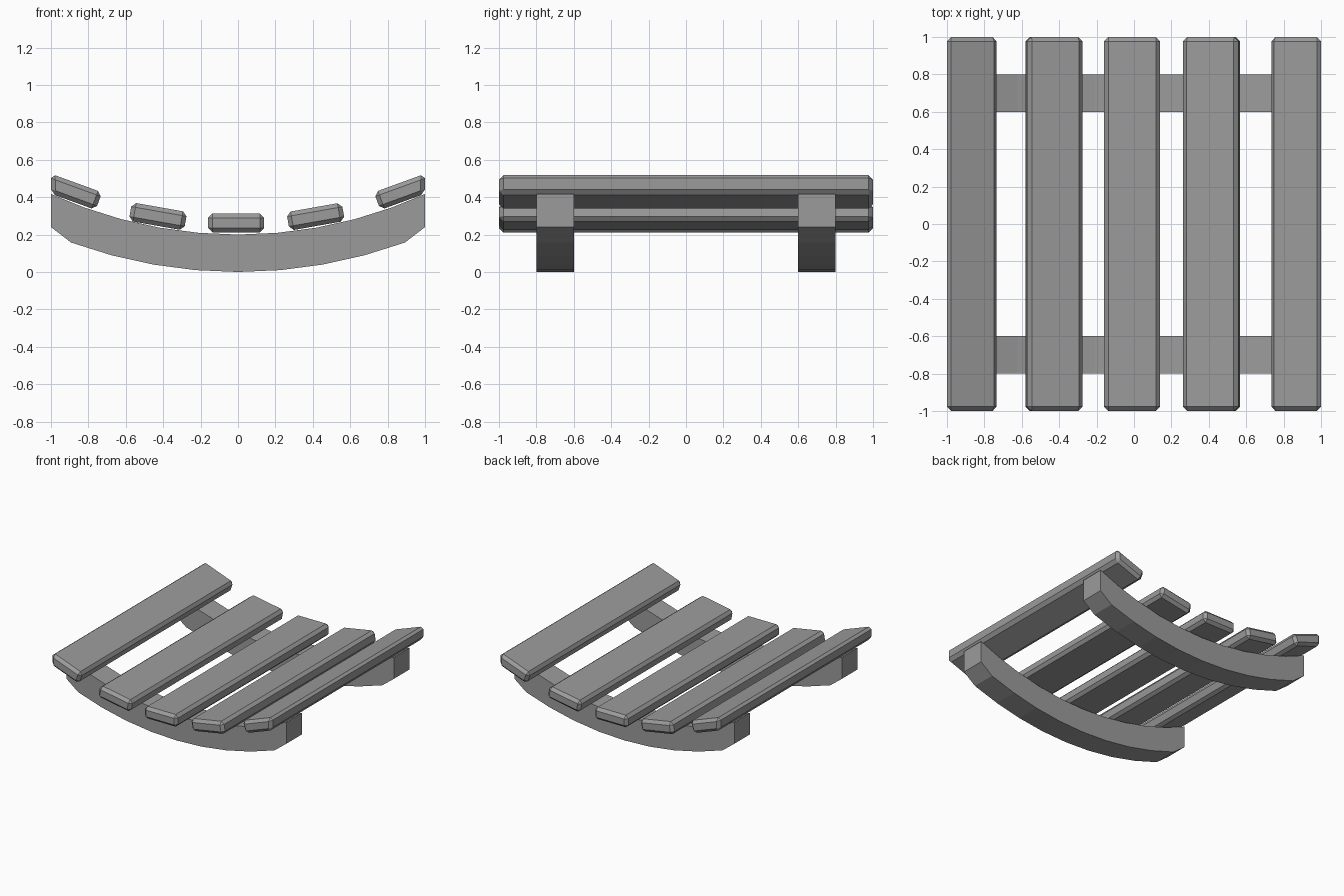
import bpy
from math import sin, cos, tan, radians, sqrt

cube = bpy.data.objects.get("Cube")
if cube:
    bpy.data.objects.remove(cube, do_unlink=True)

# Single grey material
grey = bpy.data.materials.new("plain grey")
grey.use_nodes = True
color = (0.33, 0.33, 0.33, 1)
grey.diffuse_color = color
grey.node_tree.nodes["Principled BSDF"].inputs["Base Color"].default_value = color


def extrude_profile(name, profile, y0, y1):
    """Prism from a counter-clockwise (x, z) outline, running along y."""
    n = len(profile)
    verts = [(x, y, z) for y in (y0, y1) for x, z in profile]
    faces = [tuple(range(n)), tuple(reversed(range(n, 2 * n)))]
    faces += [(i, i + n, (i + 1) % n + n, (i + 1) % n) for i in range(n)]
    mesh = bpy.data.meshes.new(name)
    mesh.from_pydata(verts, [], faces)
    mesh.update()
    mesh.materials.append(grey)
    obj = bpy.data.objects.new(name, mesh)
    bpy.context.collection.objects.link(obj)
    return obj


# Curved rockers: two concentric arcs trimmed upright at the ends
OUTER, INNER = 2.61, 2.41
END_TOP = OUTER - sqrt(INNER ** 2 - 1)
END_LOW = 0.24


def arc(radius):
    return [(radius * sin(radians(5 * k)), OUTER - radius * cos(radians(5 * k)))
            for k in range(-4, 5)]


rocker = ([(-1, END_LOW)] + arc(OUTER) + [(1, END_LOW), (1, END_TOP)]
          + arc(INNER)[::-1] + [(-1, END_TOP)])
extrude_profile("front_rocker", rocker, -0.8, -0.6)
extrude_profile("back_rocker", rocker, 0.6, 0.8)


# Slats: tilted boards with chamfered edges, the outermost trimmed upright
def slat(name, cx, cz, degrees, half_width=0.15, half_thick=0.05):
    a = radians(degrees)
    profile = []
    for u, v in ((-1, -1), (1, -1), (1, 1), (-1, 1)):
        x = cx + u * half_width * cos(a) - v * half_thick * sin(a)
        z = cz + u * half_width * sin(a) + v * half_thick * cos(a)
        if abs(x) > 0.95:
            edge = 1 if x > 0 else -1
            z += (edge - x) * tan(a)
            x = edge
        profile.append((x, z))
    board = extrude_profile(name, profile, -1, 1)
    bevel = board.modifiers.new("chamfer", "BEVEL")
    bevel.width = 0.023
    bevel.segments = 1
    bevel.limit_method = "ANGLE"


slat("middle_slat", -0.01, 0.262, 0)
slat("right_inner_slat", -0.428, 0.297, -10)
slat("left_inner_slat", 0.415, 0.296, 10)
slat("right_outer_slat", -0.885, 0.43, -20)
slat("left_outer_slat", 0.885, 0.43, 20)
